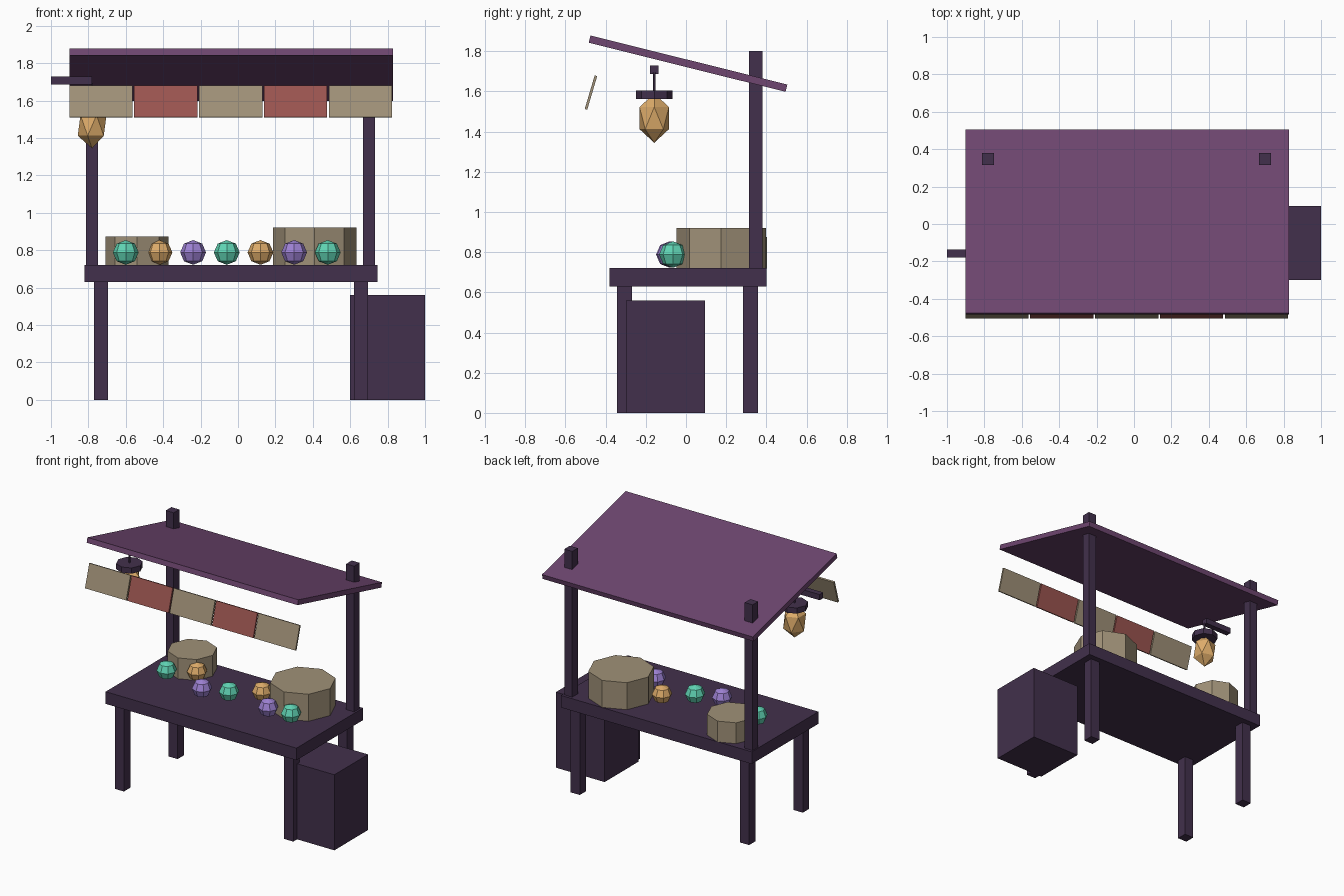
import bpy
import math

if "Cube" in bpy.data.objects:
    bpy.data.objects.remove(bpy.data.objects["Cube"])


def material(name, rgb):
    # sRGB 0-255 to linear
    lin = [((c / 255 + 0.055) / 1.055) ** 2.4 for c in rgb]
    m = bpy.data.materials.new(name)
    m.use_nodes = True
    m.diffuse_color = (*lin, 1)
    m.node_tree.nodes["Principled BSDF"].inputs["Base Color"].default_value = (*lin, 1)
    return m


WOOD = material("dark wood", (66, 48, 76))
ROOF = material("plum canopy", (110, 70, 112))
TAN = material("tan cloth", (160, 145, 120))
RED = material("faded red cloth", (155, 85, 80))
AMBER = material("amber", (222, 172, 106))
TEAL = material("teal", (96, 212, 180))
VIOLET = material("violet", (158, 130, 212))


def finish(name, mat):
    ob = bpy.context.object
    ob.name = name
    ob.data.materials.append(mat)
    return ob


def box(name, mat, center, size, tilt=0):
    bpy.ops.mesh.primitive_cube_add(size=1, location=center)
    ob = finish(name, mat)
    ob.scale = size
    ob.rotation_euler.x = math.radians(tilt)
    return ob


def drum(name, mat, center, radius, height, sides=8):
    bpy.ops.mesh.primitive_cylinder_add(vertices=sides, radius=radius, depth=height, location=center)
    return finish(name, mat)


# Table and its legs
box("table_top", WOOD, (-0.037, 0.01, 0.675), (1.565, 0.78, 0.09))
for side, x in (("right", -0.732), ("left", 0.657)):
    for end, y in (("front", -0.307), ("back", 0.322)):
        box(f"{end}_{side}_leg", WOOD, (x, y, 0.315), (0.075, 0.075, 0.63))

# Canopy posts, sloping canopy and striped valance
for side, x in (("right", -0.78), ("left", 0.70)):
    box(f"{side}_post", WOOD, (x, 0.347, 1.26), (0.065, 0.065, 1.08))
box("canopy", ROOF, (-0.037, 0.01, 1.738), (1.73, 1.01, 0.037), -14)
for i in range(5):
    box(f"valance_panel_{i + 1}", RED if i % 2 else TAN,
        (-0.733 + 0.347 * i, -0.473, 1.594), (0.338, 0.013, 0.175), -16.5)

# Storage crate beside the table
box("crate", WOOD, (0.80, -0.102, 0.28), (0.4, 0.395, 0.56))

# Hanging lantern
box("lantern_bracket", WOOD, (-0.89, -0.158, 1.708), (0.22, 0.042, 0.042))
drum("lantern_stem", WOOD, (-0.78, -0.158, 1.645), 0.007, 0.1, 6)
drum("lantern_cap", WOOD, (-0.78, -0.158, 1.583), 0.09, 0.042, 8)
bpy.ops.mesh.primitive_ico_sphere_add(subdivisions=1, radius=1, location=(-0.78, -0.158, 1.467))
finish("lantern_glass", AMBER).scale = (0.086, 0.086, 0.123)

# Drums standing on the table
drum("small_drum", TAN, (-0.54, 0.235, 0.797), 0.168, 0.155)
drum("large_drum", TAN, (0.41, 0.175, 0.82), 0.223, 0.2)

# Row of faceted wares
depths = (0.02, 0.12, -0.08, -0.02, 0.11, -0.075, -0.065)
for i, y in enumerate(depths):
    bpy.ops.mesh.primitive_uv_sphere_add(segments=8, ring_count=4, radius=1,
                                         location=(-0.6 + 0.18 * i, y, 0.788))
    finish(f"ware_{i + 1}", (TEAL, AMBER, VIOLET)[i % 3]).scale = (0.069, 0.069, 0.066)
